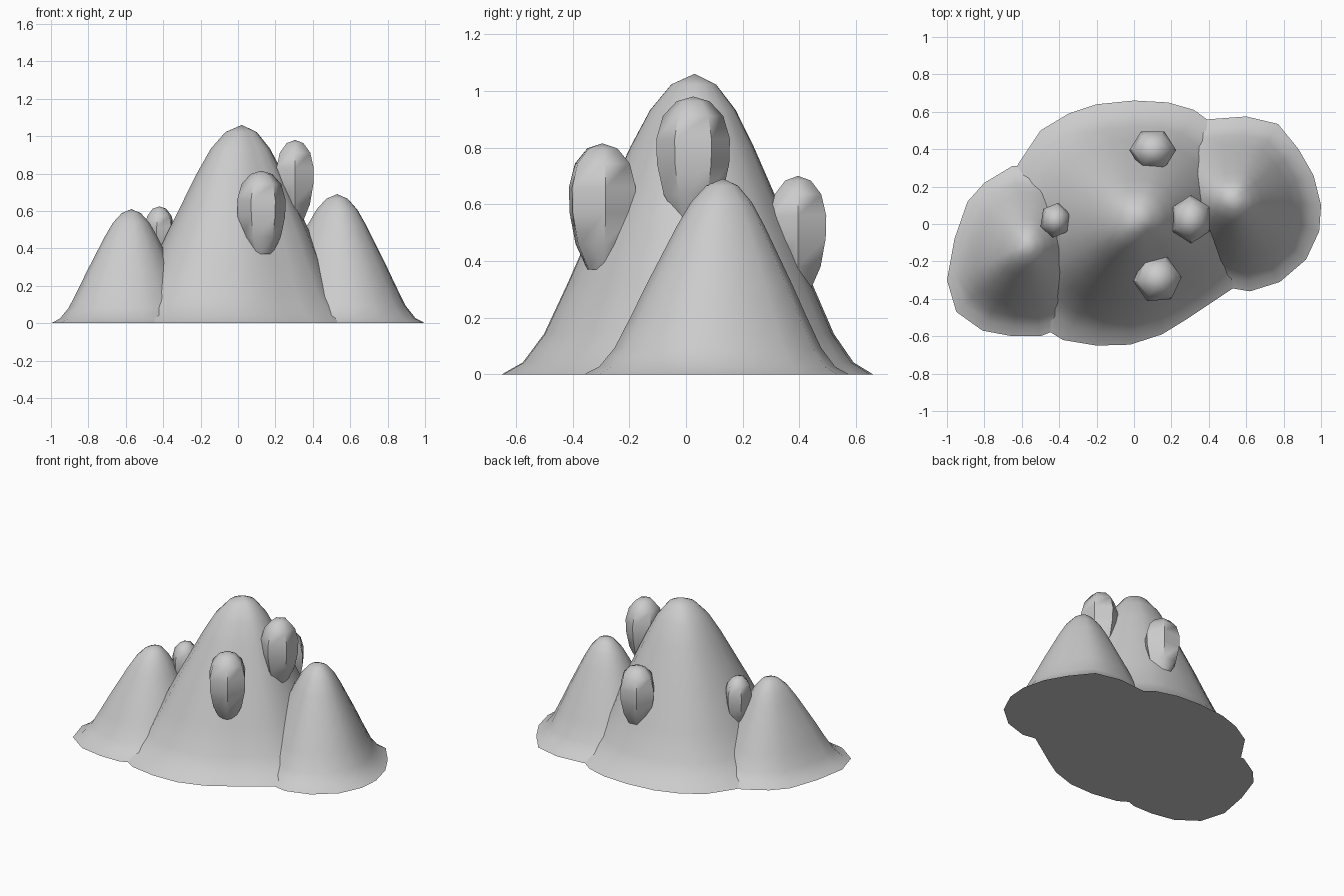
import bpy
import bmesh
import math
from mathutils import Vector

default_cube = bpy.data.objects.get("Cube")
if default_cube:
    bpy.data.objects.remove(default_cube, do_unlink=True)

# One plain stone colour for every part
stone = bpy.data.materials.new("stone_grey")
stone.use_nodes = True
stone.diffuse_color = (0.6, 0.6, 0.6, 1)
stone.node_tree.nodes["Principled BSDF"].inputs["Base Color"].default_value = stone.diffuse_color

# Profiles as (share of outline, share of height), bottom to tip
SLOPE = [(1, 0), (.89, .04), (.78, .135), (.66, .3), (.55, .46),
         (.44, .61), (.33, .76), (.23, .88), (.12, .965)]
EGG = [(.45, 0), (.8, .2), (.98, .45), (1, .65), (.82, .84), (.45, .96)]


def loft(name, outline, apex, base_z, profile):
    """Shrink a floor outline towards the apex along a profile."""
    tip = Vector(apex)
    mesh = bpy.data.meshes.new(name)
    bm = bmesh.new()
    rings = []
    for share, level in profile:
        z = base_z + level * (tip.z - base_z)
        ring = []
        for x, y in outline:
            px = tip.x + share * (x - tip.x)
            py = tip.y + share * (y - tip.y)
            ring.append(bm.verts.new((px, py, z)))
        rings.append(ring)
    count = len(outline)
    for lower, upper in zip(rings, rings[1:]):
        for i in range(count):
            j = (i + 1) % count
            bm.faces.new((lower[i], lower[j], upper[j], upper[i]))
    top = bm.verts.new(tip)
    for i in range(count):
        bm.faces.new((rings[-1][i], rings[-1][(i + 1) % count], top))
    bm.faces.new(rings[0][::-1])
    bmesh.ops.recalc_face_normals(bm, faces=bm.faces)
    bm.to_mesh(mesh)
    bm.free()
    mesh.materials.append(stone)
    obj = bpy.data.objects.new(name, mesh)
    bpy.context.collection.objects.link(obj)
    bpy.ops.object.select_all(action="DESELECT")
    obj.select_set(True)
    bpy.context.view_layer.objects.active = obj
    bpy.ops.object.shade_smooth_by_angle(angle=math.radians(55))
    return obj


def boulder(name, x, y, bottom, top, width, depth, turn):
    """Six-sided egg-shaped rock."""
    outline = []
    for i in range(6):
        angle = math.radians(turn) + i * math.tau / 6
        outline.append((x + width / 2 * math.cos(angle), y + depth / 2 * math.sin(angle)))
    return loft(name, outline, (x, y, top), bottom, EGG)


# Three peaks, each from its footprint
main_foot = [(0, .66), (-.2, .64), (-.35, .59), (-.5, .5), (-.62, .32), (-.69, .1),
             (-.7, -.15), (-.65, -.35), (-.54, -.52), (-.38, -.62), (-.2, -.65),
             (-.02, -.645), (.15, -.59), (.28, -.51), (.4, -.43), (.55, -.33),
             (.65, -.15), (.68, .08), (.62, .3), (.5, .48), (.32, .61), (.18, .65)]
loft("main_peak", main_foot, (.02, .03, 1.06), 0, SLOPE)

right_foot = [(-1, -.3), (-.95, -.47), (-.81, -.57), (-.65, -.6), (-.5, -.6), (-.35, -.54),
              (-.22, -.4), (-.15, -.2), (-.17, 0), (-.3, .2), (-.45, .3), (-.65, .31),
              (-.8, .22), (-.89, .12), (-.96, -.08)]
loft("right_peak", right_foot, (-.57, -.11, .61), 0, SLOPE)

left_foot = [(.4, .56), (.25, .51), (.13, .42), (.05, .25), (.05, .05), (.15, -.15),
             (.33, -.28), (.5, -.34), (.62, -.36), (.78, -.31), (.92, -.19), (.99, -.04),
             (1, .1), (.96, .26), (.88, .4), (.77, .535), (.6, .575)]
loft("left_peak", left_foot, (.53, .13, .69), 0, SLOPE)

# Rocks set into the slopes of the main peak
boulder("front_boulder", .125, -.295, .37, .815, .26, .26, 5)
boulder("left_boulder", .305, .025, .55, .98, .23, .26, 30)
boulder("back_boulder", .1, .395, .3, .7, .25, .23, 0)
boulder("right_boulder", -.42, .02, .3, .625, .17, .19, 20)
